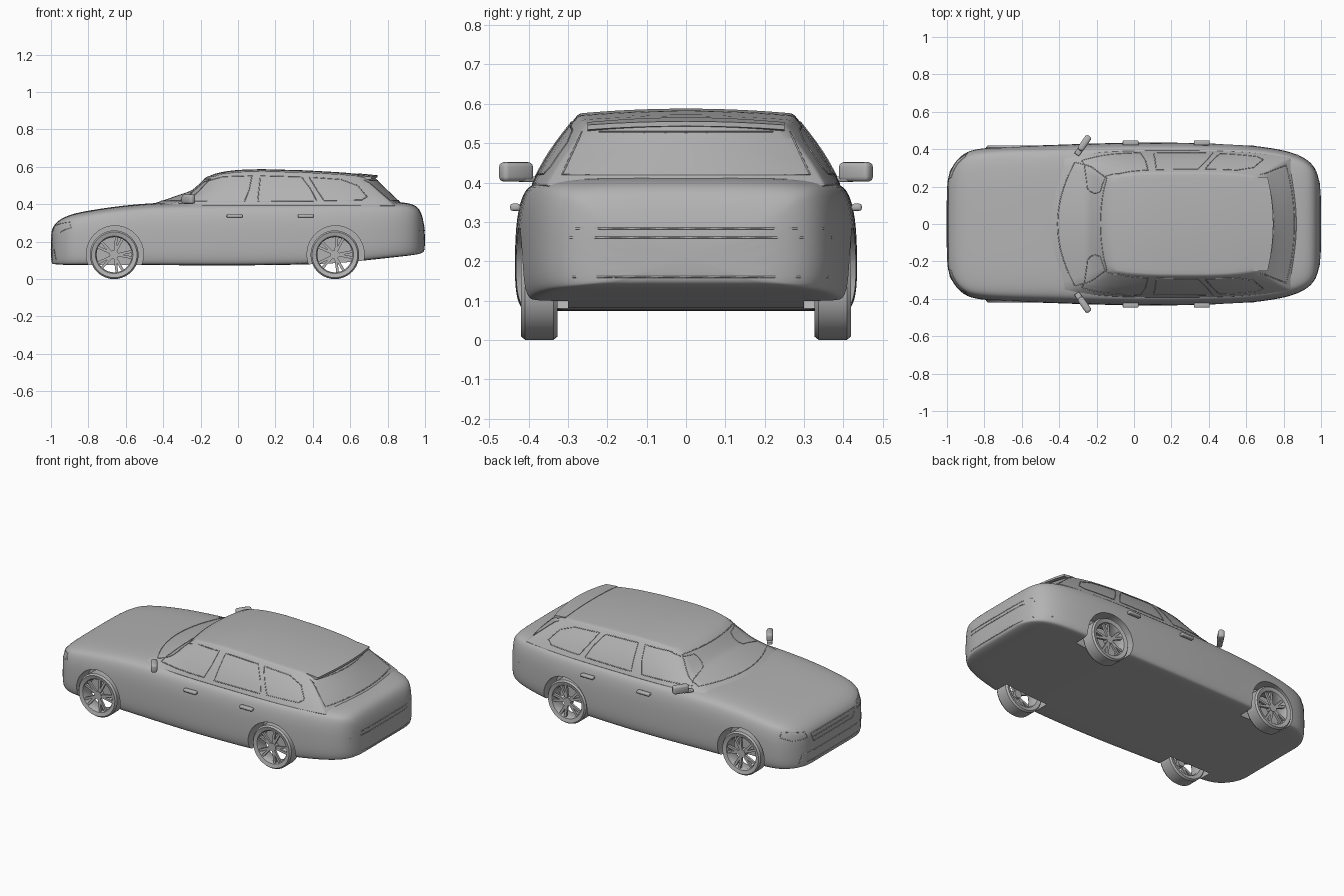
import bpy, bmesh, math
from mathutils import Vector, Matrix
from mathutils.bvhtree import BVHTree

if "Cube" in bpy.data.objects:
    bpy.data.objects.remove(bpy.data.objects["Cube"])

paint = bpy.data.materials.new("silver_grey")
paint.use_nodes = True
grey = (0.45, 0.45, 0.45, 1)
paint.diffuse_color = grey
paint.node_tree.nodes["Principled BSDF"].inputs["Base Color"].default_value = grey


def finish(name, bm):
    bmesh.ops.recalc_face_normals(bm, faces=bm.faces)
    mesh = bpy.data.meshes.new(name)
    bm.to_mesh(mesh)
    bm.free()
    mesh.materials.append(paint)
    obj = bpy.data.objects.new(name, mesh)
    bpy.context.collection.objects.link(obj)
    return obj


def skin(name, rings, loop=False):
    """Bridge closed rings of points; cap the ends unless they loop."""
    bm = bmesh.new()
    rows = [[bm.verts.new(p) for p in ring] for ring in rings]
    n = len(rows[0])
    pairs = list(zip(rows, rows[1:]))
    if loop:
        pairs.append((rows[-1], rows[0]))
    else:
        bm.faces.new(rows[0])
        bm.faces.new(rows[-1])
    for r, q in pairs:
        for i in range(n):
            j = (i + 1) % n
            bm.faces.new((r[i], r[j], q[j], q[i]))
    return finish(name, bm)


def warped_block(name, cuts, warp):
    """Gridded cube whose points go through warp(a 0..1, b -1..1, t 0..1)."""
    bm = bmesh.new()
    bmesh.ops.create_cube(bm, size=2)
    bmesh.ops.subdivide_edges(bm, edges=bm.edges, cuts=cuts, use_grid_fill=True)
    for v in bm.verts:
        x, y, z = v.co
        v.co = warp((x + 1) / 2, y, (z + 1) / 2)
    return finish(name, bm)


def apply_modifier(obj, kind, **settings):
    mod = obj.modifiers.new(kind.lower(), kind)
    for key, value in settings.items():
        setattr(mod, key, value)
    bpy.context.view_layer.objects.active = obj
    bpy.ops.object.modifier_apply(modifier=mod.name)


def cylinder(bm, radius, depth, centre):
    turn = Matrix.Translation(centre) @ Matrix.Rotation(math.pi / 2, 4, "X")
    bmesh.ops.create_cone(bm, cap_ends=True, segments=40, radius1=radius,
                          radius2=radius, depth=depth, matrix=turn)


# Lower body: x, half width, bottom, top
stations = [
    (-1, .2, .085, .245), (-.99, .27, .08, .28), (-.96, .33, .078, .312),
    (-.91, .38, .075, .338), (-.84, .405, .075, .357), (-.65, .417, .075, .387),
    (-.45, .422, .075, .405), (-.2, .432, .073, .411), (.1, .437, .073, .413),
    (.5, .432, .08, .415), (.68, .415, .1, .415), (.82, .392, .115, .412),
    (.91, .358, .125, .405), (.96, .315, .132, .388), (.985, .26, .14, .345),
    (1, .18, .15, .26)]
half = [(0, 0), (.6, 0), (.93, 0), (.97, .02), (1, .15), (1, .45), (.99, .7),
        (.955, .88), (.9, .96), (.7, 1), (.35, 1.01), (0, 1.01)]
section = half + [(-y, z) for y, z in half[-2:0:-1]]
body = skin("lower_body", [[(x, y * w, lo + z * (hi - lo)) for y, z in section]
                           for x, w, lo, hi in stations])
apply_modifier(body, "SUBSURF", levels=2)

# Wheel arches
axles = (-.662, .518)
bm = bmesh.new()
for x in axles:
    for s in (1, -1):
        cylinder(bm, .153, .3, (x + .004, s * .45, .132))
cutter = finish("arch_cutter", bm)
cutter.hide_render = True
apply_modifier(body, "BOOLEAN", object=cutter, operation="DIFFERENCE", solver="EXACT")
bpy.data.objects.remove(cutter)

# Cabin
roof_line = [(-.25, .5), (-.17, .545), (-.1, .572), (0, .584), (.12, .588),
             (.35, .582), (.55, .571), (.76, .551)]


def roof(x):
    x = min(max(x, roof_line[0][0]), roof_line[-1][0])
    for (x0, z0), (x1, z1) in zip(roof_line, roof_line[1:]):
        if x <= x1:
            return z0 + (z1 - z0) * (x - x0) / (x1 - x0)
    return roof_line[-1][1]


def cabin_shape(a, b, t):
    front, rear = -.49 + .32 * t, .89 - .17 * t
    x = front + (rear - front) * a
    x += b * b * (.1 * (1 - a) ** 3 * (1 - .6 * t) - .05 * a ** 3)
    width = .395 - .122 * t + .01 * math.sin(math.pi * t)
    y = b * width * (1 - .1 * abs(2 * a - 1) ** 3)
    return x, y, .39 + t * (roof(x) - .39) - .012 * t * b * b


cabin = warped_block("cabin", 17, cabin_shape)
apply_modifier(cabin, "BEVEL", width=.012, segments=3, limit_method="ANGLE",
               angle_limit=math.radians(35))


# Tailgate spoiler
def spoiler_shape(a, b, t):
    x = .64 + a * (.105 - .03 * b * b)
    top = roof(x) + .003 - .012 * b * b
    return x, b * .25, top - (1 - t) * (.03 - .018 * a)


warped_block("spoiler", 7, spoiler_shape)

# Seals and panel lines, laid on the surface by projection
shells = [BVHTree.FromPolygons([v.co.copy() for v in o.data.vertices],
                               [tuple(p.vertices) for p in o.data.polygons])
          for o in (body, cabin)]


def line(name, points, place, direction, closed=True, depth=.0025):
    direction = Vector(direction)
    ends = points[1:] + points[:1] if closed else points[1:]
    hits = []
    for p, q in zip(points, ends):
        for k in range(10):
            u, v = (p[i] + (q[i] - p[i]) * k / 10 for i in (0, 1))
            start = Vector(place(u, v)) - direction * 2
            found = [h for h in (s.ray_cast(start, direction) for s in shells) if h[0]]
            if found:
                hits.append(min(found, key=lambda h: h[3])[0])
    curve = bpy.data.curves.new(name, "CURVE")
    curve.dimensions = "3D"
    curve.bevel_depth = depth
    curve.bevel_resolution = 1
    spline = curve.splines.new("POLY")
    spline.points.add(len(hits) - 1)
    for point, hit in zip(spline.points, hits):
        point.co = (*hit, 1)
    spline.use_cyclic_u = closed
    curve.materials.append(paint)
    bpy.context.collection.objects.link(bpy.data.objects.new(name, curve))


def across(points):
    """Complete a symmetric outline from its +y half."""
    return points + [(-y, z) for y, z in reversed(points)]


windows = {
    "front_window": [(-.28, .416), (-.25, .46), (-.18, .52), (-.08, .548),
                     (.075, .553), (.06, .48), (.035, .416)],
    "rear_window": [(.105, .416), (.12, .553), (.34, .547), (.39, .48), (.42, .418)],
    "quarter_window": [(.38, .545), (.55, .533), (.64, .5), (.69, .44),
                       (.66, .422), (.46, .42), (.42, .48)]}
for s, side in ((1, "left"), (-1, "right")):
    for name, outline in windows.items():
        line(f"{side}_{name}_seal", outline, lambda u, v: (u, 0, v), (0, -s, 0))
    line(f"{side}_headlight", [(s * y, z) for y, z in
         [(.24, .25), (.25, .285), (.36, .305), (.375, .275), (.33, .25)]],
         lambda u, v: (0, u, v), (1, 0, 0), depth=.002)

front_lines = {"windscreen_seal": [(.33, .418), (.245, .535)],
               "grille_frame": [(.19, .215), (.21, .265)],
               "lower_intake": [(.3, .105), (.28, .16)]}
for name, outline in front_lines.items():
    line(name, across(outline), lambda u, v: (0, u, v), (1, 0, 0))
line("grille_bar", [(.19, .24), (-.19, .24)], lambda u, v: (0, u, v), (1, 0, 0), False)
line("tailgate_glass_seal", across([(.315, .42), (.265, .528)]),
     lambda u, v: (0, u, v), (-1, 0, 0))
for name, z, w in (("bumper_line", .26, .37), ("tailgate_line", .283, .35),
                   ("lower_bumper_line", .16, .36)):
    line(name, across([(w, z)]), lambda u, v: (0, u, v), (-1, 0, 0), False)

# Wheels
tyre = [(.1, -.04), (.122, -.046), (.13, -.036), (.13, .036), (.122, .046),
        (.1, .04), (.094, .03), (.094, -.03)]
for x, end in zip(axles, ("front", "rear")):
    for s, side in ((1, "left"), (-1, "right")):
        centre = Vector((x, s * .373, .13))
        rings = []
        for k in range(40):
            c, n = math.cos(math.tau * k / 40), math.sin(math.tau * k / 40)
            rings.append([centre + Vector((r * c, y, r * n)) for r, y in tyre])
        skin(f"{side}_{end}_tyre", rings, loop=True)
        bm = bmesh.new()
        cylinder(bm, .024, .03, centre + Vector((0, s * .022, 0)))
        for k in range(5):
            for lean in (-.2, .2):
                place = (Matrix.Translation(centre + Vector((0, s * .028, 0)))
                         @ Matrix.Rotation(math.tau * k / 5 + .3, 4, "Y")
                         @ Matrix.Translation((0, 0, .012))
                         @ Matrix.Rotation(lean, 4, "Y")
                         @ Matrix.Translation((0, 0, .043))
                         @ Matrix.Diagonal((.014, .014, .086, 1)))
                bmesh.ops.create_cube(bm, size=1, matrix=place)
        finish(f"{side}_{end}_rim", bm)


# Door mirrors and handles
def pod(name, centre, size, turn=0):
    bm = bmesh.new()
    place = (Matrix.Translation(centre) @ Matrix.Rotation(turn, 4, "Z")
             @ Matrix.Diagonal((*size, 1)))
    bmesh.ops.create_cube(bm, size=1, matrix=place)
    obj = finish(name, bm)
    apply_modifier(obj, "BEVEL", width=min(size) * .35, segments=3)


for s, side in ((1, "left"), (-1, "right")):
    pod(f"{side}_mirror", (-.265, s * .432, .427), (.036, .092, .05), -s * .6)
    pod(f"{side}_mirror_arm", (-.29, s * .395, .408), (.03, .06, .014), -s * .6)
    for x, end in ((-.018, "front"), (.362, "rear")):
        pod(f"{side}_{end}_handle", (x, s * .434, .337), (.085, .026, .018))

bpy.ops.object.select_all(action="DESELECT")
for obj in bpy.context.scene.objects:
    if obj.type == "MESH":
        obj.select_set(True)
        bpy.context.view_layer.objects.active = obj
bpy.ops.object.shade_smooth_by_angle(angle=math.radians(35))
